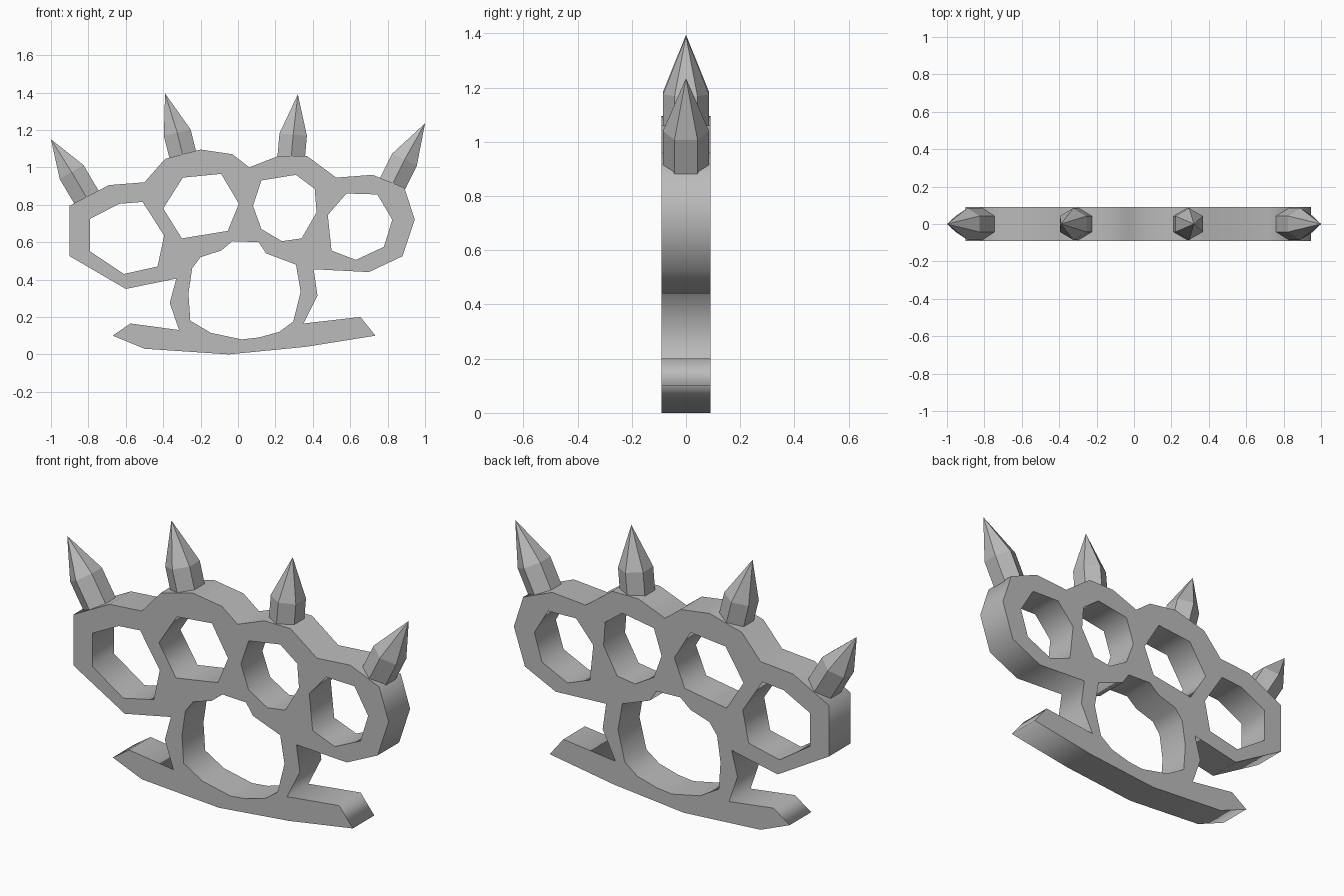
import bpy, bmesh, math
from mathutils import Matrix, Vector

cube = bpy.data.objects.get("Cube")
if cube:
    bpy.data.objects.remove(cube, do_unlink=True)

HALF_DEPTH = 0.09
SPIKE_RADIUS = 0.085
SPIKE_SINK = 0.015


def make_material(name, colour):
    material = bpy.data.materials.new(name)
    material.use_nodes = True
    material.diffuse_color = colour
    material.node_tree.nodes["Principled BSDF"].inputs["Base Color"].default_value = colour
    return material


def add_mesh(name, bm, material):
    bmesh.ops.recalc_face_normals(bm, faces=bm.faces)
    mesh = bpy.data.meshes.new(name)
    bm.to_mesh(mesh)
    bm.free()
    mesh.materials.clear()
    mesh.materials.append(material)
    obj = bpy.data.objects.new(name, mesh)
    bpy.context.collection.objects.link(obj)
    return obj


def plate_with_holes(name, loops, half_depth, material):
    """Fill closed x-z loops (hundredths of a unit) and thicken them along y."""
    curve = bpy.data.curves.new(name + "_profile", "CURVE")
    curve.dimensions = "2D"
    curve.fill_mode = "BOTH"
    curve.extrude = half_depth
    for loop in loops:
        spline = curve.splines.new("POLY")
        spline.points.add(len(loop) - 1)
        spline.use_cyclic_u = True
        for point, (x, z) in zip(spline.points, loop):
            point.co = (x / 100, z / 100, 0, 1)
    profile = bpy.data.objects.new(name + "_profile", curve)
    bpy.context.collection.objects.link(profile)
    bpy.context.view_layer.update()
    evaluated = profile.evaluated_get(bpy.context.evaluated_depsgraph_get())
    bm = bmesh.new()
    bm.from_mesh(evaluated.to_mesh())
    evaluated.to_mesh_clear()
    bpy.data.objects.remove(profile, do_unlink=True)
    bmesh.ops.remove_doubles(bm, verts=bm.verts, dist=0.0001)
    bmesh.ops.rotate(bm, verts=bm.verts, matrix=Matrix.Rotation(math.pi / 2, 3, "X"))
    return add_mesh(name, bm, material)


def spike(name, base, shoulder, tip, material):
    """Six-sided prism from base to shoulder, closed by a point at the tip."""
    base, shoulder, tip = (Vector((x, 0, z)) / 100 for x, z in (base, shoulder, tip))
    axis = (shoulder - base).normalized()
    depth = Vector((0, 1, 0))
    across = depth.cross(axis)
    bm = bmesh.new()
    rings = []
    for centre in (base - axis * SPIKE_SINK, shoulder):
        ring = []
        for i in range(6):
            angle = i * math.tau / 6
            offset = depth * math.cos(angle) + across * math.sin(angle)
            ring.append(bm.verts.new(centre + offset * SPIKE_RADIUS))
        rings.append(ring)
    lower, upper = rings
    point = bm.verts.new(tip)
    bm.faces.new(lower)
    for i in range(6):
        j = (i + 1) % 6
        bm.faces.new((lower[i], lower[j], upper[j], upper[i]))
        bm.faces.new((upper[i], upper[j], point))
    return add_mesh(name, bm, material)


metal = make_material("grey metal", (0.5, 0.5, 0.5, 1))

# Outer silhouette: palm bar, neck, and four knuckle rings
outline = [
    (-5, 0), (36, 4), (73.5, 10), (65.5, 20), (35, 16.5), (42.5, 31.5),
    (40.5, 45.5), (70, 44), (88, 52.5), (94.5, 72), (89, 89), (72, 96),
    (52.5, 94.5), (37, 106), (21.5, 106), (6, 100), (-3, 107), (-20, 109.5),
    (-39, 104.5), (-50, 92), (-69, 90.5), (-90, 79.5), (-90, 52.5), (-60, 35),
    (-33, 40.5), (-36.5, 27.5), (-31.5, 13), (-57.5, 16.5), (-67, 10), (-50, 3),
]

# Finger holes from right to left
finger_holes = [
    [(-79, 72.5), (-63.5, 80.5), (-51, 81.5), (-39.5, 63.5), (-43, 47),
     (-61, 43), (-79, 55)],
    [(-40, 78), (-29.5, 94.5), (-9, 96.5), (0.5, 80.5), (-5.5, 66), (-30, 62)],
    [(8, 79.5), (12.5, 93), (31, 96), (41, 88.5), (42, 76), (34, 62),
     (23.5, 60.5), (12.5, 67)],
    [(48, 74.5), (58, 86), (74.5, 85.5), (82.5, 72), (78, 57.5), (63, 50.5),
     (50, 55.5)],
]

# Large opening above the palm bar
palm_hole = [
    (-3, 60.5), (11, 60), (15, 54), (31, 48), (33.5, 33.5), (29.5, 17.5),
    (22, 12), (11, 9), (2, 8), (-14.5, 11.5), (-25.5, 18), (-26.5, 32.5),
    (-24.5, 46), (-20, 52), (-9, 55.5),
]

plate_with_holes("knuckle_plate", [outline, *finger_holes, palm_hole], HALF_DEPTH, metal)

# One spike on each knuckle: base, shoulder and tip
spikes = {
    "outer_right_spike": ((-81, 84), (-89, 97.5), (-100, 115)),
    "inner_right_spike": ((-29.5, 106.5), (-32.5, 118.5), (-39, 139.5)),
    "inner_left_spike": ((28.5, 106), (29.5, 117.5), (32, 139)),
    "outer_left_spike": ((82, 90), (89, 104), (100, 123.5)),
}
for name, points in spikes.items():
    spike(name, *points, metal)
